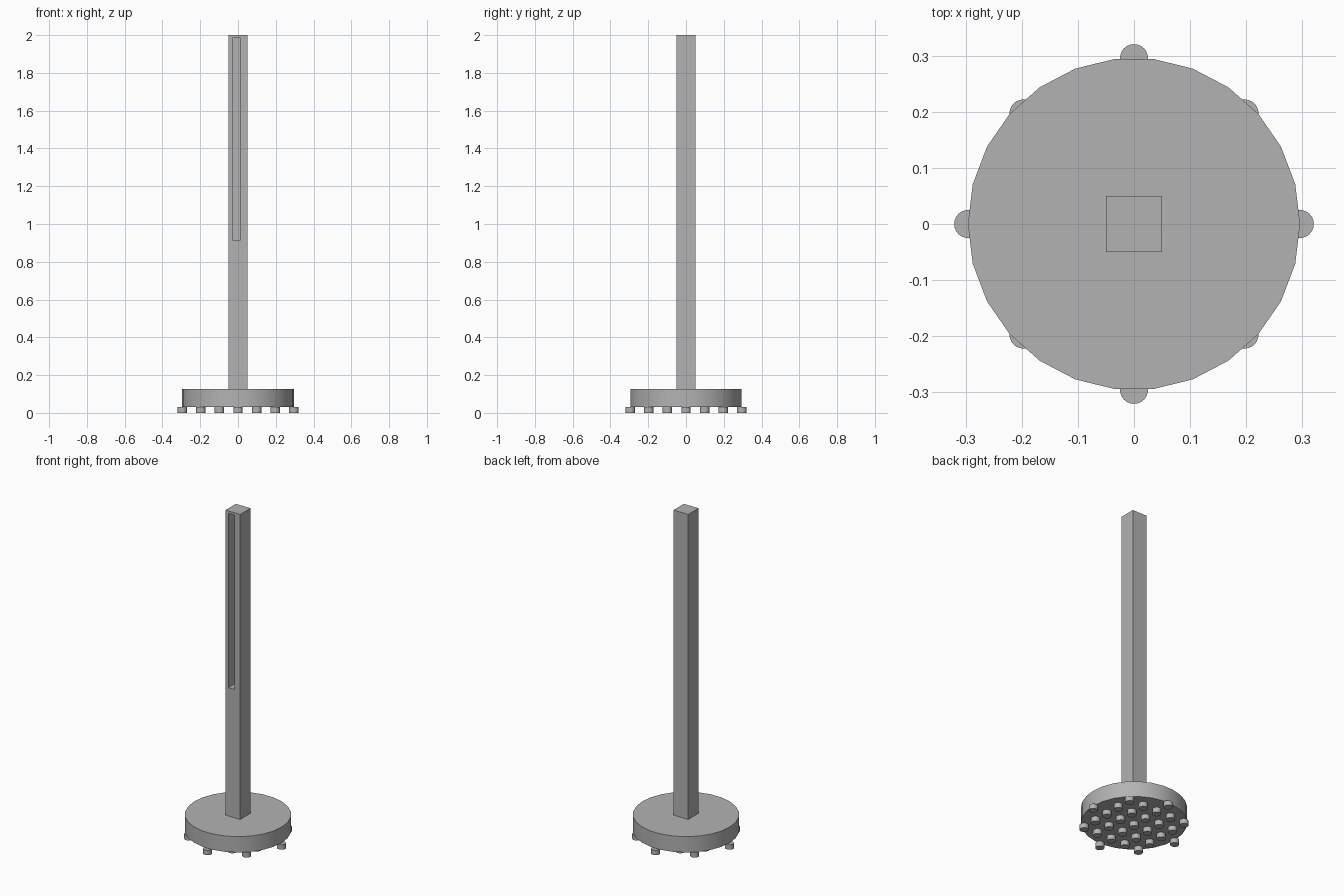
import bpy
import math

cube = bpy.data.objects.get("Cube")
if cube:
    bpy.data.objects.remove(cube, do_unlink=True)

# Single plain grey
grey = bpy.data.materials.new("plain_grey")
grey.use_nodes = True
colour = (0.45, 0.45, 0.45, 1)
grey.diffuse_color = colour
grey.node_tree.nodes["Principled BSDF"].inputs["Base Color"].default_value = colour


def box(name, low, high):
    """Box between two opposite corners."""
    centre = [(a + b) / 2 for a, b in zip(low, high)]
    bpy.ops.mesh.primitive_cube_add(size=1, location=centre)
    obj = bpy.context.object
    obj.name = name
    obj.scale = [b - a for a, b in zip(low, high)]
    bpy.ops.object.transform_apply(location=False, rotation=False, scale=True)
    obj.data.materials.append(grey)
    return obj


def cylinder(name, x, y, radius, bottom, top, sides):
    """Upright cylinder with a vertex on the x axis."""
    bpy.ops.mesh.primitive_cylinder_add(
        vertices=sides, radius=radius, depth=top - bottom,
        location=(x, y, (bottom + top) / 2),
        rotation=(0, 0, math.pi / 2))
    obj = bpy.context.object
    obj.name = name
    bpy.ops.object.transform_apply(location=False, rotation=True, scale=False)
    obj.data.materials.append(grey)
    bpy.ops.object.shade_smooth_by_angle(angle=math.radians(30))
    return obj


FOOT, BASE_TOP, HALF = 0.03, 0.127, 0.05

# Round base
cylinder("base_disc", 0, 0, 0.296, FOOT, BASE_TOP, 26)

# Square post with a blind slot in its front
post = box("post", (-HALF, -HALF, BASE_TOP), (HALF, HALF, 2))
cutter = box("slot_cutter", (-0.03, -0.1, 0.915), (0.012, 0.03, 1.985))
cutter.hide_render = True
cut = post.modifiers.new("slot", "BOOLEAN")
cut.operation = "DIFFERENCE"
cut.solver = "EXACT"
cut.object = cutter
bpy.context.view_layer.objects.active = post
bpy.ops.object.modifier_apply(modifier=cut.name)
bpy.data.objects.remove(cutter, do_unlink=True)

# Grid of round studs under the base
PITCH = 0.0985
for i in range(-3, 4):
    for j in range(-3, 4):
        if i * i + j * j <= 9:
            cylinder("stud", i * PITCH, j * PITCH, 0.025, 0, FOOT, 24)
